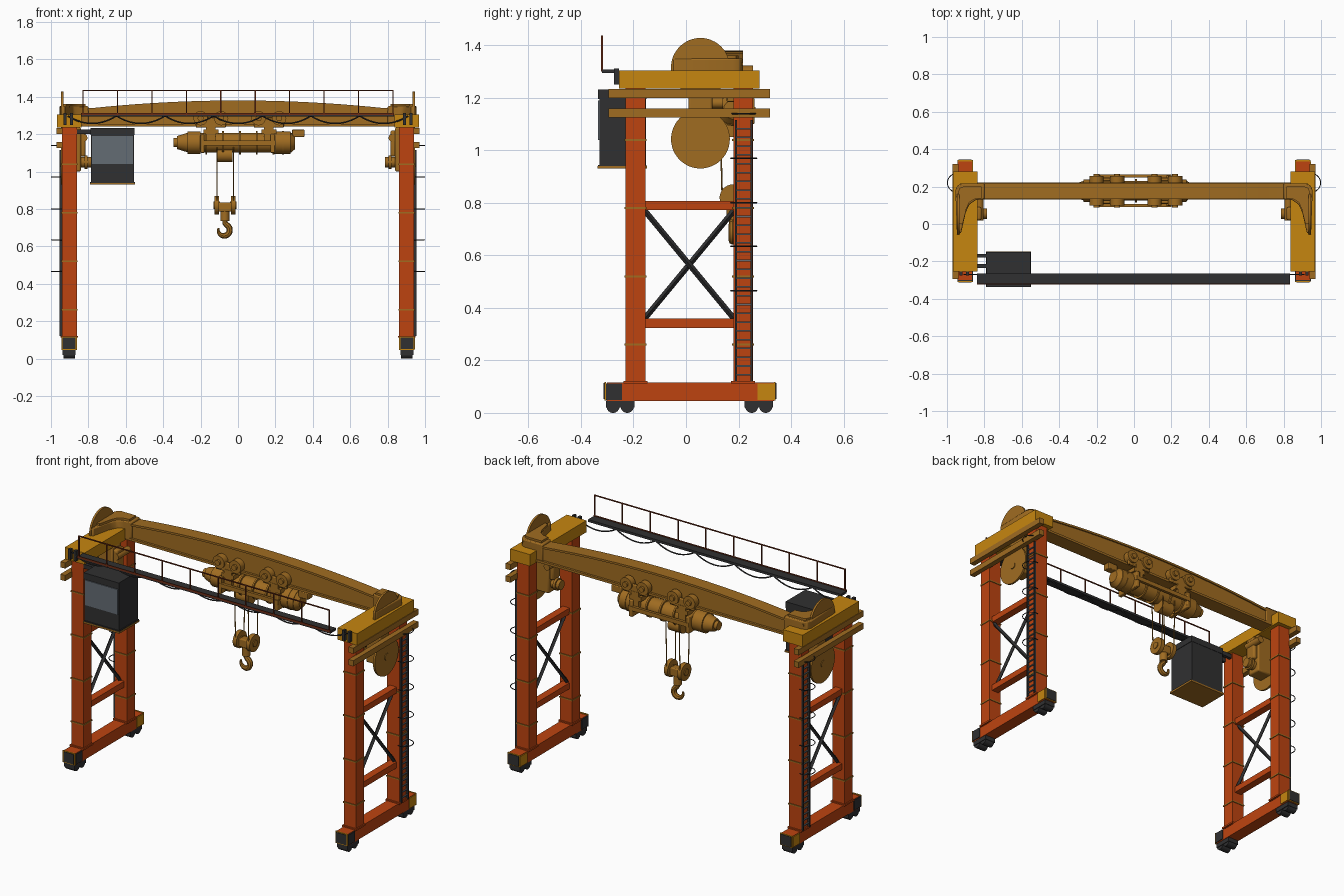
import bpy, bmesh, math
from mathutils import Vector

if "Cube" in bpy.data.objects:
    bpy.data.objects.remove(bpy.data.objects["Cube"])


def material(name, rgb):
    m = bpy.data.materials.new(name)
    lin = [((c / 255 + 0.055) / 1.055) ** 2.4 if c > 10 else c / 3295 for c in rgb]
    m.diffuse_color = (*lin, 1)
    m.use_nodes = True
    m.node_tree.nodes["Principled BSDF"].inputs["Base Color"].default_value = m.diffuse_color
    return m


ORANGE = material("rust_orange", (190, 68, 16))
GOLD = material("gold_yellow", (198, 134, 16))
BROWN = material("ochre_brown", (160, 108, 33))
DARK = material("charcoal", (48, 48, 49))
GREY = material("window_grey", (100, 108, 116))
RUST = material("dark_rust", (112, 46, 22))


def finish(name, bm, mat, bevel=0):
    bmesh.ops.recalc_face_normals(bm, faces=bm.faces[:])
    me = bpy.data.meshes.new(name)
    bm.to_mesh(me)
    bm.free()
    me.materials.append(mat)
    ob = bpy.data.objects.new(name, me)
    bpy.context.collection.objects.link(ob)
    if bevel:
        b = ob.modifiers.new("bevel", 'BEVEL')
        b.width, b.segments = bevel, 2
    return ob


def box(name, xs, ys, zs, mat, bevel=0):
    bm = bmesh.new()
    bmesh.ops.create_cube(bm, size=1)
    for v in bm.verts:
        for i, r in enumerate((xs, ys, zs)):
            v.co[i] = (r[0] + r[1]) / 2 + v.co[i] * abs(r[1] - r[0])
    return finish(name, bm, mat, bevel)


def cyl(name, a, b, r, mat, r2=None, n=32):
    a, b = Vector(a), Vector(b)
    bm = bmesh.new()
    bmesh.ops.create_cone(bm, cap_ends=True, segments=n, radius1=r,
                          radius2=r if r2 is None else r2, depth=(b - a).length)
    rot = (b - a).to_track_quat('Z', 'Y').to_matrix()
    for v in bm.verts:
        v.co = rot @ v.co + (a + b) / 2
    return finish(name, bm, mat)


def prism(name, pts, axis, lo, hi, mat, bevel=0):
    """Extrude a 2D outline along an axis (1 = y, outline in xz; 2 = z, outline in xy)."""
    bm = bmesh.new()
    def put(p, d):
        return (p[0], d, p[1]) if axis == 1 else (p[0], p[1], d)
    f = bm.faces.new([bm.verts.new(put(p, lo)) for p in pts])
    ext = bmesh.ops.extrude_face_region(bm, geom=[f])
    for v in ext["geom"]:
        if isinstance(v, bmesh.types.BMVert):
            v.co[axis] = hi
    return finish(name, bm, mat, bevel)


def tube(name, pts, r, mat, radii=None):
    cu = bpy.data.curves.new(name, 'CURVE')
    cu.dimensions, cu.bevel_depth, cu.bevel_resolution, cu.use_fill_caps = '3D', r, 2, True
    sp = cu.splines.new('POLY')
    sp.points.add(len(pts) - 1)
    for i, p in enumerate(pts):
        sp.points[i].co = (*p, 1)
        sp.points[i].radius = radii[i] if radii else 1
    tmp = bpy.data.objects.new(name + "_path", cu)
    me = bpy.data.meshes.new_from_object(tmp)
    bpy.data.objects.remove(tmp)
    me.materials.clear()
    me.materials.append(mat)
    ob = bpy.data.objects.new(name, me)
    bpy.context.collection.objects.link(ob)


LEGS = {"front": (-0.23, -0.155), "rear": (0.18, 0.255)}

for s, side in ((-1, "left"), (1, "right")):
    X = lambda a, b: (s * a, s * b)
    # legs with joint bands
    for k, (y0, y1) in LEGS.items():
        box(f"{side}_{k}_leg", X(.862, .942), (y0, y1), (.11, 1.24), ORANGE)
        for z in (.26, .52, .78, 1.04):
            box(f"{side}_{k}_leg_band", X(.858, .946), (y0 - .004, y1 + .004), (z - .004, z + .004), BROWN)
        box(f"{side}_{k}_leg_foot", X(.855, .949), (y0 - .008, y1 + .008), (.112, .122), ORANGE)
    # sill beam, cross ties and diagonal bracing
    box(f"{side}_sill_beam", X(.865, .94), (-.30, .335), (.045, .115), ORANGE)
    for z in (.342, .79):
        box(f"{side}_cross_tie", X(.88, .925), (-.16, .185), (z - .018, z + .018), ORANGE)
    for za, zb, dx in ((.36, .77, -.006), (.77, .36, .006)):
        cyl(f"{side}_diagonal_brace", (s * (.902 + dx), -.157, za), (s * (.902 + dx), .182, zb), .011, DARK, n=4)
    # bogies with wheels at both ends of the sill
    for e, k, cy in ((-1, "front", -.251), (1, "rear", .277)):
        box(f"{side}_{k}_bogie", X(.868, .938), (cy - .054, cy + .054), (.02, .047), DARK)
        for dy in (-.027, .027):
            cyl(f"{side}_{k}_wheel", (s * .872, cy + dy, .025), (s * .934, cy + dy, .025), .025, DARK)
        end = -.305 if e < 0 else .335
        box(f"{side}_{k}_bogie_cover", X(.86, .945), (end, end - e * .062), (.05, .112), DARK if e < 0 else GOLD)
        box(f"{side}_{k}_end_frame", X(.862, .943), (end, end + e * .006), (.047, .118), GOLD)
        box(f"{side}_{k}_buffer", X(.868, .937), (end, end + e * .009), (.052, .113), DARK)
    # upper end beam and the two outer rails
    box(f"{side}_end_beam", X(.838, .968), (-.255, .28), (1.235, 1.305), GOLD)
    for z in (1.125, 1.2):
        box(f"{side}_outer_rail", X(.938, .97), (-.295, .32), (z, z + .034), BROWN)
    # large drive discs
    for z in (1.316, 1.043):
        cyl(f"{side}_drive_disc", (s * .934, .055, z), (s * .946, .055, z), .112, BROWN, n=48)
        cyl(f"{side}_disc_hub", (s * .915, .055, z), (s * .95, .055, z), .02, BROWN)
    # drive unit hanging inside the end beam
    box(f"{side}_drive_plate", X(.84, .935), (.01, .10), (1.0, 1.236), BROWN, .008)
    box(f"{side}_gearbox", X(.815, .845), (.02, .09), (1.08, 1.22), BROWN, .01)
    cyl(f"{side}_drive_motor", (s * .785, .055, 1.05), (s * .86, .055, 1.05), .028, BROWN)
    cyl(f"{side}_motor_collar", (s * .805, .055, 1.05), (s * .82, .055, 1.05), .036, BROWN)
    cyl(f"{side}_upper_motor", (s * .825, .02, 1.18), (s * .825, .14, 1.18), .02, BROWN)
    # curved bracket joining girder and end beam
    arm = [(.955, .18), (.945, .205), (.92, .217), (.80, .217), (.80, .133), (.845, .128),
           (.88, .105), (.90, .06), (.925, -.05), (.947, -.05)]
    prism(f"{side}_girder_bracket", [(s * x, y) for x, y in arm], 2, 1.24, 1.35, BROWN, .006)
    prism(f"{side}_bracket_cap", [(s * (.88 + (x - .88) * .8), .15 + (y - .15) * .75) for x, y in arm],
          2, 1.34, 1.362, BROWN)
    # ladder on the outer face of the rear leg, with safety hoops
    for y in (.19, .25):
        box(f"{side}_ladder_rail", X(.942, .954), (y - .004, y + .004), (.12, 1.115), DARK)
    for i in range(29):
        z = .145 + i * .0335
        box(f"{side}_ladder_rung", X(.945, .952), (.19, .25), (z - .003, z + .003), GREY)
    for z in (.465, .635, .80, .97, 1.14):
        arc = [math.radians(-100 + 20 * i) for i in range(11)]
        tube(f"{side}_ladder_hoop", [(s * (.948 + .05 * math.cos(a)), .22 + .05 * math.sin(a), z) for a in arc],
             .0025, DARK)
    # cable anchor
    for x in (.89, .925):
        box(f"{side}_cable_anchor", X(x - .008, x + .008), (-.275, -.255), (1.25, 1.312), DARK)

# arched main girder with flanges
N = 24
xs = [-.93 + 1.86 * i / N for i in range(N + 1)]
top = [(x, 1.335 + .045 * max(0, 1 - (x / .82) ** 2)) for x in xs]
prism("main_girder", top + [(.93, 1.245), (-.93, 1.245)], 1, .143, .209, BROWN)
prism("girder_top_flange", top + [(x, z - .012) for x, z in reversed(top)], 1, .135, .217, BROWN)
box("girder_bottom_flange", (-.9, .9), (.13, .222), (1.24, 1.254), BROWN)

# walkway, handrail and festoon cable
box("walkway", (-.84, .835), (-.32, -.265), (1.294, 1.308), DARK)
box("handrail", (-.832, .832), (-.323, -.317), (1.431, 1.437), RUST)
box("toe_rail", (-.84, .835), (-.323, -.319), (1.302, 1.314), RUST)
for i in range(10):
    x = -.829 + i * 1.658 / 9
    box("handrail_post", (x - .003, x + .003), (-.323, -.317), (1.30, 1.433), RUST)
loops, steps = 7, 10
cable = []
for i in range(loops * steps + 1):
    t = i / steps
    cable.append((-.91 + 1.82 * t / loops, -.27, 1.297 - .16 * (t % 1) * (1 - t % 1)))
tube("festoon_cable", cable, .004, DARK)

# operator cab
box("cab_body", (-.785, -.557), (-.33, -.152), (.94, 1.23), DARK)
box("cab_floor_edge", (-.792, -.55), (-.337, -.148), (.93, .94), BROWN)
box("cab_floor_top", (-.79, -.552), (-.335, -.15), (.94, .945), DARK)
box("cab_window", (-.78, -.562), (-.335, -.328), (1.04, 1.19), GREY)
box("cab_roof", (-.788, -.554), (-.336, -.15), (1.195, 1.232), DARK)
for y in (-.225, -.17):
    box("cab_hanger", (-.86, -.78), (y - .01, y + .01), (1.2, 1.225), DARK)

# hoist drum and motors
HY, HZ = .178, 1.155
def hoist(name, x0, x1, r, r2=None):
    cyl(name, (x0, HY, HZ), (x1, HY, HZ), r, BROWN, r2)
hoist("hoist_drum", -.25, .2, .052)
hoist("hoist_motor", .19, .28, .06)
hoist("motor_cap", .28, .305, .056, .035)
hoist("gear_housing", -.27, -.2, .06)
hoist("gear_cap", -.325, -.27, .035, .052)
hoist("gear_end", -.345, -.32, .025)
for x in (-.17, -.08, .01, .1, .19, .24):
    hoist("drum_ring", x - .005, x + .005, .063)
box("hoist_control_box", (.29, .355), (.155, .2), (1.185, 1.225), BROWN, .004)
for y in (.10, .256):
    box("hoist_side_bar", (-.2, .2), (y - .008, y + .008), (1.14, 1.165), BROWN)
for x in (-.19, .185):
    box("hoist_cross_frame", (x - .012, x + .012), (.095, .261), (1.10, 1.20), BROWN, .005)

# trolleys gripping the girder
for cx in (-.145, .165):
    for e in (-1, 1):
        yo = HY + e * .06
        for dx in (-.055, .055):
            cyl("trolley_wheel", (cx + dx, HY + e * .04, 1.285), (cx + dx, HY + e * .078, 1.285), .038, BROWN)
            cyl("trolley_axle", (cx + dx, HY + e * .07, 1.285), (cx + dx, HY + e * .09, 1.285), .016, BROWN)
        box("trolley_side_plate", (cx - .08, cx + .08), (yo - .008, yo + .008), (1.235, 1.29), BROWN, .005)
        box("trolley_hanger", (cx - .025, cx + .025), (yo - .01, yo + .01), (1.16, 1.25), BROWN)
    box("trolley_bridge", (cx - .04, cx + .04), (HY - .07, HY + .07), (1.2, 1.225), BROWN)

# ropes, sheaves and hook block
cyl("rope_guide", (-.115, HY, 1.09), (-.03, HY, 1.09), .04, BROWN)
for x in (-.113, -.025):
    for dy in (-.04, .04):
        cyl("hoist_rope", (x, HY + dy * 1.2, 1.13), (x, HY + dy, .82), .003, BROWN, n=8)
    cyl("block_sheave", (x - .012, HY, .82), (x + .012, HY, .82), .05, BROWN)
    cyl("sheave_hub", (x - .017, HY, .82), (x + .017, HY, .82), .02, BROWN)
box("block_body", (-.105, -.033), (HY - .025, HY + .025), (.785, .835), BROWN, .006)
cyl("hook_swivel", (-.07, HY, .735), (-.07, HY, .79), .024, BROWN)
path = [(-.07, HY, .75), (-.07, HY, .725)]
path += [(-.075 + .031 * math.cos(a), HY, .687 + .031 * math.sin(a))
         for a in (math.radians(60 - 20 * i) for i in range(14))]
tube("lifting_hook", path, .016, BROWN, [.9, .9] + [1.0 - max(0, i - 7) * .11 for i in range(14)])

# smooth the round parts, keep edges sharp
bpy.ops.object.select_all(action='SELECT')
bpy.context.view_layer.objects.active = bpy.data.objects["main_girder"]
bpy.ops.object.shade_smooth_by_angle(angle=math.radians(35))
